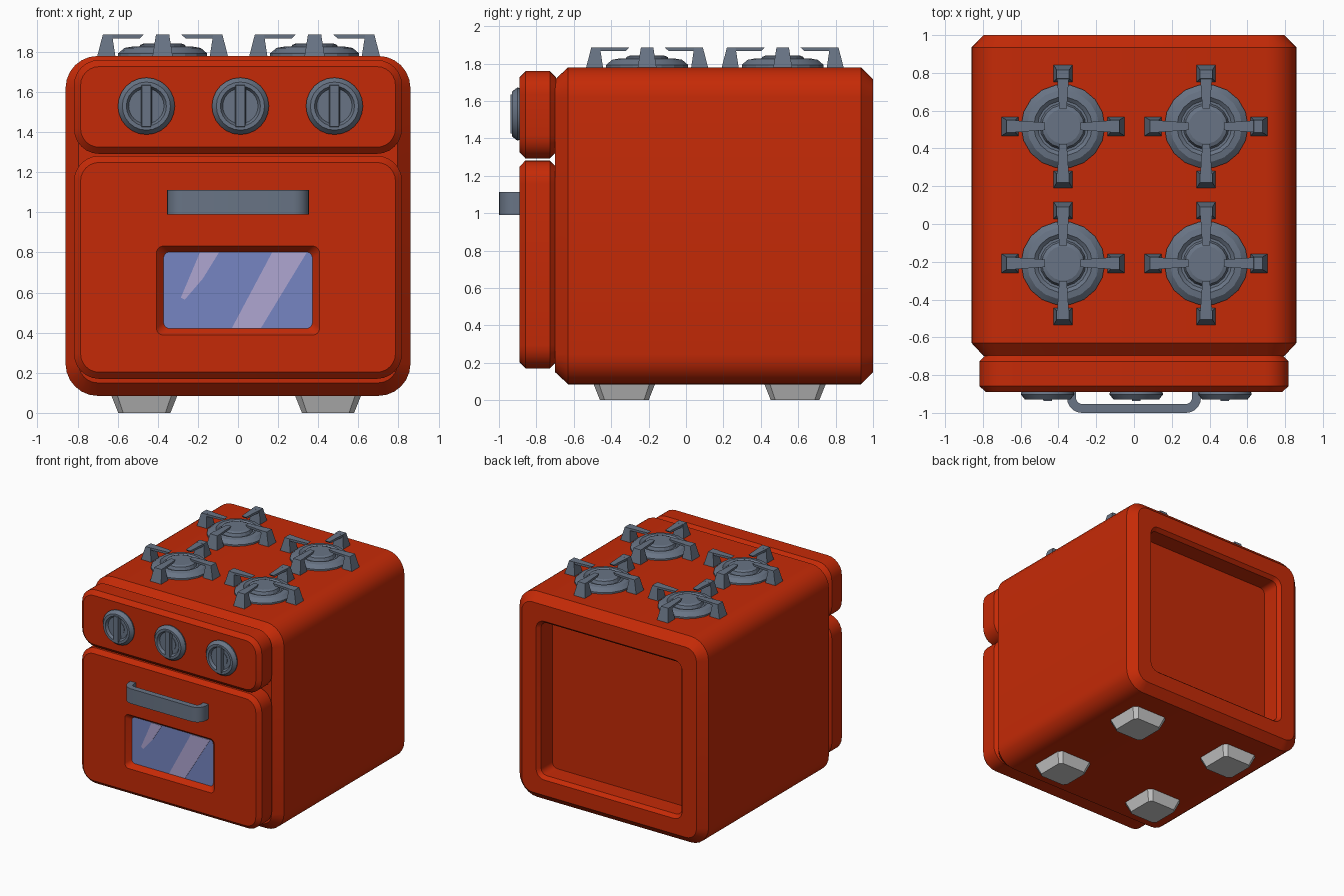
import bpy, bmesh, math

if "Cube" in bpy.data.objects:
    bpy.data.objects.remove(bpy.data.objects["Cube"])


def material(name, rgb):
    m = bpy.data.materials.new(name)
    m.diffuse_color = (*rgb, 1)
    m.use_nodes = True
    m.node_tree.nodes["Principled BSDF"].inputs["Base Color"].default_value = m.diffuse_color
    return m


RED = material("red enamel", (0.56, 0.023, 0.002))
GREY = material("blue grey metal", (0.14, 0.175, 0.235))
GLASS = material("blue glass", (0.18, 0.235, 0.54))
GLARE = material("pale glare", (0.43, 0.38, 0.64))
FOOT = material("light grey feet", (0.6, 0.6, 0.6))


def part(name, mat, lofts, cap_end=True, angle=28):
    """One object from lofts; each loft is a list of equal-length rings of points."""
    bm = bmesh.new()
    for rings in lofts:
        vs = [[bm.verts.new(p) for p in ring] for ring in rings]
        n = len(vs[0])
        for a, b in zip(vs, vs[1:]):
            for i in range(n):
                bm.faces.new((a[i], a[(i + 1) % n], b[(i + 1) % n], b[i]))
        bm.faces.new(vs[0])
        if cap_end:
            bm.faces.new(vs[-1])
    bmesh.ops.recalc_face_normals(bm, faces=bm.faces)
    me = bpy.data.meshes.new(name)
    bm.to_mesh(me)
    bm.free()
    me.materials.append(mat)
    me.shade_smooth()
    me.set_sharp_from_angle(angle=math.radians(angle))
    ob = bpy.data.objects.new(name, me)
    bpy.context.collection.objects.link(ob)
    return ob


def rrect(y, hx, z0, z1, r, inset=0, n=6):
    """Rounded rectangle in the xz plane at depth y."""
    hx, z0, z1, r = hx - inset, z0 + inset, z1 - inset, r - inset
    pts = []
    for k, (cx, cz) in enumerate([(hx - r, z1 - r), (r - hx, z1 - r),
                                  (r - hx, z0 + r), (hx - r, z0 + r)]):
        for i in range(n + 1):
            a = math.pi / 2 * (k + i / n)
            pts.append((cx + r * math.cos(a), y, cz + r * math.sin(a)))
    return pts


def circle(r, n):
    return [(r * math.cos(2 * math.pi * i / n), r * math.sin(2 * math.pi * i / n))
            for i in range(n)]


# Oven body with chamfered front and back and a recessed back panel
B = (0.86, 0.085, 1.78, 0.16)
R = (0.665, 0.277, 1.583, 0.075)
part("oven_body", RED, [[
    rrect(-0.70, *B, inset=0.065), rrect(-0.63, *B), rrect(0.935, *B),
    rrect(1.0, *B, inset=0.065), rrect(1.0, *R),
    rrect(0.97, *R, inset=0.025), rrect(0.825, *R, inset=0.025)]])


def panel_rings(z0, z1):
    s = (0.818, z0, z1, 0.125)
    return [rrect(-0.695, *s, inset=0.033), rrect(-0.728, *s),
            rrect(-0.858, *s), rrect(-0.89, *s, inset=0.033)]


# Control panel, and door with a sunken window opening
part("control_panel", RED, [panel_rings(1.292, 1.76)])
part("oven_door", RED, [panel_rings(0.17, 1.282) + [
    rrect(-0.89, 0.407, 0.388, 0.832, 0.035),
    rrect(-0.85, 0.370, 0.422, 0.802, 0.03)]], cap_end=False)

# Window glass with two diagonal glare stripes
part("window_glass", GLASS, [[rrect(y, 0.371, 0.421, 0.803, 0.03) for y in (-0.851, -0.845)]])
stripes = [
    [(-0.19, 0.80), (-0.095, 0.80), (-0.175, 0.67), (-0.265, 0.565), (-0.285, 0.575)],
    [(0.17, 0.80), (0.343, 0.80), (0.115, 0.424), (-0.03, 0.424)]]
part("glass_glare", GLARE, [[[(x, y, z) for x, z in s] for y in (-0.8545, -0.8505)]
                            for s in stripes])


# Door handle: bent strip extruded upwards
def bend(hw, y, r, n=5):
    right = [(hw - r + r * math.cos(a), y + r - r * math.sin(a))
             for a in [math.pi / 2 * i / n for i in range(n + 1)]]
    right = [(hw, -0.885)] + right
    return right + [(-x, v) for x, v in reversed(right)]


outline = bend(0.355, -1.0, 0.08) + bend(0.307, -0.953, 0.032)[::-1]
part("door_handle", GREY, [[[(x, y, z) for x, y in outline] for z in (0.99, 1.112)]])

# Control knobs: dished disc with an upright grip
for k in range(3):
    cx, cz = 0.012 + 0.469 * (k - 1), 1.53
    prof = [(0.138, -0.005), (0.142, 0.012), (0.12, 0.04), (0.1, 0.04),
            (0.088, 0.02), (0.06, 0.02), (0.06, 0.024)]
    disc = [[(cx + x, -0.89 - d, cz + z) for x, z in circle(r, 24)] for r, d in prof]
    grip = [[(cx + sx * w, -0.89 - d, cz + sz * h) for sx, sz in
             ((1, 1), (-1, 1), (-1, -1), (1, -1))]
            for w, h, d in ((0.03, 0.112, 0.01), (0.022, 0.103, 0.048))]
    part(f"knob_{k + 1}", GREY, [disc, grip])


# Burners and their four-armed grates
def turned(pts, c, q):
    for _ in range(q):
        pts = [(-y, x, z) for x, y, z in pts]
    return [(x + c[0], y + c[1], z) for x, y, z in pts]


def box(x0, x1, h, z):
    return [(x0, -h, z), (x1, -h, z), (x1, h, z), (x0, h, z)]


def section(x, h, z0, z1, slant=0):
    return [(x + slant, -h, z0), (x + slant, h, z0), (x, h, z1), (x, -h, z1)]


k = 0
for c in [(x, y) for x in (-0.376, 0.382) for y in (-0.208, 0.517)]:
    k += 1
    prof = [(0.222, 1.775), (0.222, 1.793), (0.19, 1.82), (0.155, 1.826),
            (0.135, 1.81), (0.122, 1.81), (0.112, 1.835), (0.092, 1.843)]
    part(f"burner_{k}", GREY, [[[(c[0] + x, c[1] + y, z) for x, y in circle(r, 18)]
                                for r, z in prof]], angle=15)
    lofts = []
    for q in range(4):
        leg = [box(0.235, 0.327, 0.051, 1.775), box(0.252, 0.298, 0.033, 1.887)]
        arm = [section(0.28, 0.033, 1.868, 1.8865),
               section(0.094, 0.02, 1.868, 1.8865, 0.02)]
        lofts += [[turned(r, c, q) for r in leg], [turned(r, c, q) for r in arm]]
    part(f"grate_{k}", GREY, lofts)


# Tapered feet with clipped corners
def octagon(c, h, cut, z):
    pts = [(h, h - cut), (h - cut, h), (cut - h, h), (-h, h - cut),
           (-h, cut - h), (cut - h, -h), (h - cut, -h), (h, cut - h)]
    return [(c[0] + x, c[1] + y, z) for x, y in pts]


k = 0
for c in [(x, y) for x in (-0.467, 0.449) for y in (-0.33, 0.583)]:
    k += 1
    part(f"foot_{k}", FOOT, [[octagon(c, 0.166, 0.03, 0.09), octagon(c, 0.13, 0.025, 0)]])
